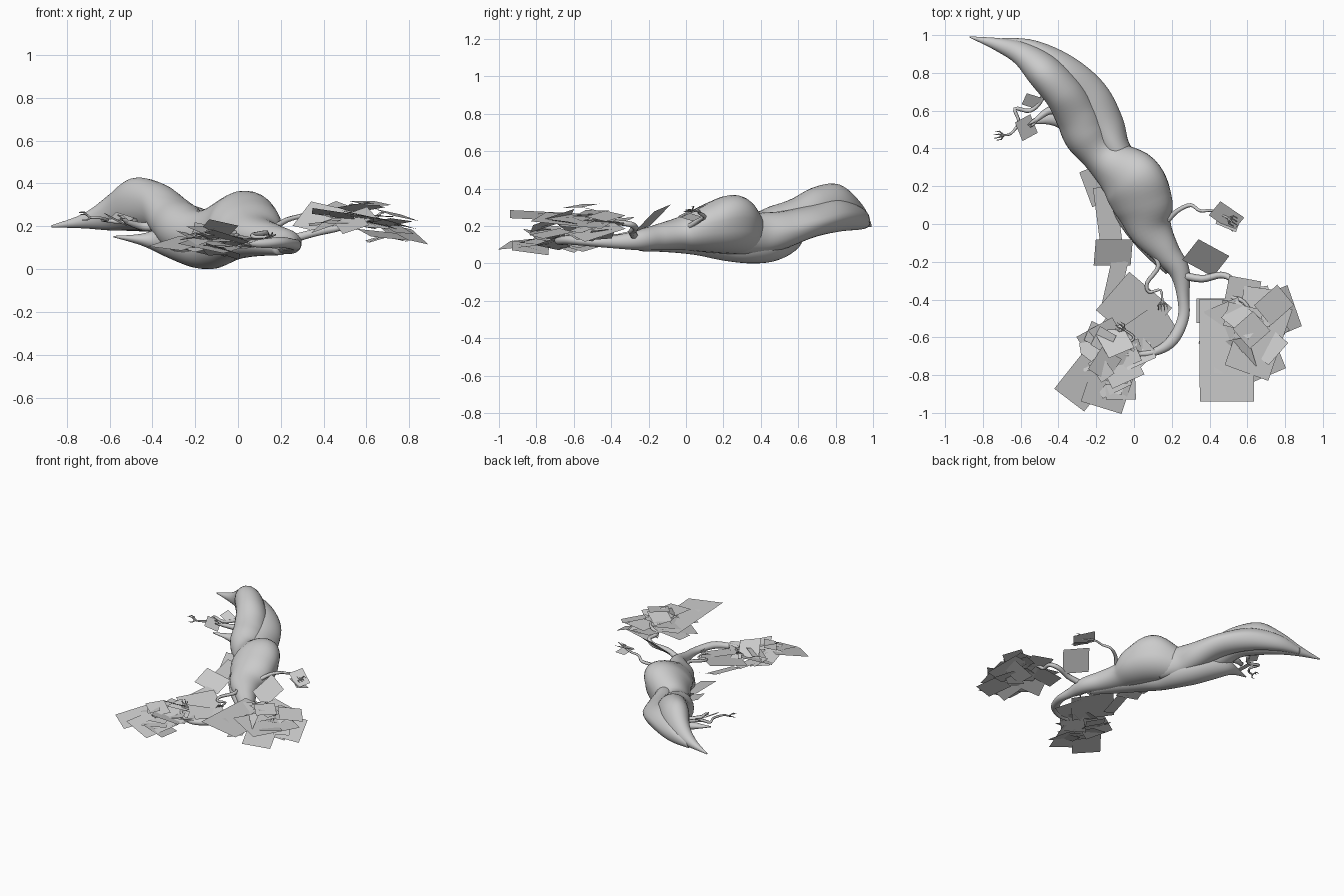
import bpy
import bmesh
import random
from math import sin, cos, pi
from mathutils import Vector, Euler

default = bpy.data.objects.get("Cube")
if default:
    bpy.data.objects.remove(default, do_unlink=True)

random.seed(5)

# One plain grey for wood and foliage
grey = bpy.data.materials.new("plain grey")
grey.use_nodes = True
colour = (0.6, 0.6, 0.6, 1.0)
grey.diffuse_color = colour
for node in grey.node_tree.nodes:
    if node.type == 'BSDF_PRINCIPLED':
        node.inputs["Base Color"].default_value = colour
        node.inputs["Roughness"].default_value = 0.8


def add_object(name, data):
    obj = bpy.data.objects.new(name, data)
    bpy.context.collection.objects.link(obj)
    data.materials.append(grey)
    return obj


def spline_samples(rows, steps):
    """Catmull-Rom interpolation through rows of any length."""
    samples = []
    last = len(rows) - 1
    for i in range(last):
        quad = [rows[max(i - 1, 0)], rows[i], rows[i + 1], rows[min(i + 2, last)]]
        for s in range(steps):
            t = s / steps
            samples.append([
                b + 0.5 * t * (c - a + t * (2 * a - 5 * b + 4 * c - d + t * (3 * (b - c) + d - a)))
                for a, b, c, d in zip(*quad)])
    samples.append(list(rows[last]))
    return samples


def limb(name, sections, sides=28, steps=6):
    """Loft oval sections (x, y, half width, low z, high z, sideways lean of the crest)."""
    rows = spline_samples(sections, steps)
    bm = bmesh.new()
    rings = []
    for i, (x, y, half, low, high, lean) in enumerate(rows):
        before, after = rows[max(i - 1, 0)], rows[min(i + 1, len(rows) - 1)]
        tangent = Vector((after[0] - before[0], after[1] - before[1], 0)).normalized()
        side = Vector((-tangent.y, tangent.x, 0))
        half = max(half, 0.003)
        ring = []
        for k in range(sides):
            angle = 2 * pi * k / sides
            offset = side * (half * cos(angle) + lean * max(sin(angle), 0))
            height = (low + high) / 2 + (high - low) / 2 * sin(angle)
            ring.append(bm.verts.new((x + offset.x, y + offset.y, max(height, 0))))
        rings.append(ring)
    for a, b in zip(rings, rings[1:]):
        for k in range(sides):
            n = (k + 1) % sides
            bm.faces.new((a[k], a[n], b[n], b[k]))
    bm.faces.new(rings[0])
    bm.faces.new(rings[-1])
    bmesh.ops.recalc_face_normals(bm, faces=bm.faces)
    for face in bm.faces:
        face.smooth = True
    mesh = bpy.data.meshes.new(name)
    bm.to_mesh(mesh)
    bm.free()
    return add_object(name, mesh)


def twig(name, points, thick, forks=4):
    """Winding tapered twig that ends in a small spray of forked tips."""
    curve = bpy.data.curves.new(name, 'CURVE')
    curve.dimensions = '3D'
    curve.bevel_depth = 1
    curve.bevel_resolution = 1
    curve.use_fill_caps = True

    def strand(path, start, end):
        line = curve.splines.new('POLY')
        line.points.add(len(path) - 1)
        for i, p in enumerate(path):
            line.points[i].co = (*p, 1)
            line.points[i].radius = start + (end - start) * i / (len(path) - 1)
        line.use_smooth = True

    path = spline_samples(points, 4)
    strand(path, thick, thick * 0.4)
    tip = Vector(path[-1])
    heading = (tip - Vector(path[-4])).normalized()
    for f in range(forks):
        turn = Euler((0, random.uniform(-0.5, 0.5), (f - (forks - 1) / 2) * 0.6))
        way = heading.copy()
        way.rotate(turn)
        bend = tip + way * 0.03 + Vector((0, 0, random.uniform(-0.01, 0.02)))
        strand([tip, bend, bend + heading * 0.025], thick * 0.4, thick * 0.1)
    return add_object(name, curve)


def foliage(name, cards):
    """Flat leaf cards: centre, width, depth, yaw, pitch and roll."""
    bm = bmesh.new()
    for x, y, z, width, depth, yaw, pitch, roll in cards:
        turn = Euler((pitch, roll, yaw)).to_matrix()
        corners = [(-1, -1), (1, -1), (1, 1), (-1, 1)]
        bm.faces.new([
            bm.verts.new(Vector((x, y, z)) + turn @ Vector((u * width / 2, v * depth / 2, 0)))
            for u, v in corners])
    mesh = bpy.data.meshes.new(name)
    bm.to_mesh(mesh)
    bm.free()
    return add_object(name, mesh)


def scattered(centre, spread, count, small, large):
    """Seeded loose cards inside an oval cloud."""
    cards = []
    for _ in range(count):
        angle, reach = random.uniform(0, 2 * pi), random.random() ** 0.5
        cards.append((centre[0] + spread[0] * reach * cos(angle),
                      centre[1] + spread[1] * reach * sin(angle),
                      centre[2] + random.uniform(-spread[2], spread[2]),
                      random.uniform(small, large), random.uniform(small, large),
                      random.uniform(0, pi), random.uniform(-0.35, 0.35),
                      random.uniform(-0.35, 0.35)))
    return cards


# Trunk: pointed base, arched crest, swelling, then a thin hooked end
limb("trunk", [
    (-.87, .99, .003, .195, .205, 0), (-.72, .95, .035, .19, .26, 0),
    (-.59, .9, .065, .18, .35, -.01), (-.48, .81, .095, .18, .425, -.01),
    (-.37, .69, .105, .17, .405, -.01), (-.3, .57, .115, .1, .345, 0),
    (-.25, .47, .12, .06, .31, 0), (-.16, .36, .11, .04, .275, 0),
    (-.02, .235, .16, .05, .365, .05),
    (.05, .1, .155, .06, .32, .03), (.09, -.03, .115, .07, .25, 0),
    (.17, -.15, .075, .07, .21, 0), (.24, -.25, .055, .07, .18, 0),
    (.26, -.38, .033, .08, .15, 0), (.26, -.5, .03, .09, .14, 0),
    (.2, -.62, .03, .1, .15, 0), (.1, -.68, .02, .1, .14, 0),
    (-.02, -.69, .008, .12, .14, 0)])

# Lower strand twisted along the back of the arch
limb("back_strand", [
    (-.7, .965, .02, .19, .24, 0), (-.54, .925, .05, .18, .3, 0),
    (-.37, .82, .08, .17, .345, -.03), (-.235, .68, .1, .14, .31, -.03),
    (-.15, .53, .095, .08, .28, -.02), (-.1, .4, .08, .05, .27, 0),
    (-.02, .26, .08, .05, .25, 0)])

# Lower root: side spike that sweeps in under the trunk and along it
limb("lower_root", [
    (-.58, .53, .004, .148, .155, 0), (-.45, .56, .035, .11, .165, 0),
    (-.34, .55, .075, .06, .2, 0), (-.21, .46, .11, .01, .22, 0),
    (-.13, .34, .1, 0, .2, 0), (-.08, .2, .085, .015, .2, 0),
    (-.01, .05, .085, .045, .2, 0), (.09, -.1, .07, .06, .17, 0),
    (.2, -.24, .04, .065, .14, 0)])

# Twigs
twig("base_twig", [(-.47, .76, .24), (-.49, .66, .22), (-.55, .6, .22), (-.63, .61, .23),
                   (-.61, .54, .23), (-.65, .48, .24), (-.69, .47, .24)], .014)
twig("base_twig_lower", [(-.38, .6, .2), (-.45, .6, .2), (-.52, .55, .22)], .03, 2)
twig("left_twig", [(.18, .02, .2), (.23, .07, .23), (.3, .1, .25), (.35, .07, .27),
                   (.42, .07, .28), (.5, .03, .28)], .014)
twig("left_bough", [(.25, -.27, .14), (.36, -.29, .17), (.46, -.27, .19), (.52, -.3, .21),
                    (.51, -.38, .22), (.58, -.41, .24), (.64, -.5, .24)], .022)
twig("inner_twig", [(.08, -.13, .16), (.13, -.22, .17), (.07, -.31, .16), (.08, -.36, .15),
                    (.14, -.35, .15), (.15, -.41, .15)], .014)
twig("end_twig", [(.03, -.69, .13), (-.03, -.64, .15), (.0, -.6, .16), (-.05, -.56, .16)], .012)
twig("end_twig_outer", [(.03, -.69, .13), (-.08, -.7, .14), (-.13, -.76, .14)], .012)

# Foliage masses: broad cards by hand, small ones scattered
foliage("left_foliage", [
    (.49, -.67, .25, .29, .54, 0, -.05, .15),
    (.66, -.6, .23, .25, .4, -.35, -.1, .2),
    (.46, -.46, .22, .26, .13, 0, .1, -.1),
    (.76, -.47, .17, .2, .24, .4, .3, .2),
    (.68, -.72, .16, .2, .18, .4, .2, .1),
    (.38, -.18, .24, .19, .18, -.5, .7, .2)]
    + scattered((.53, -.56, .26), (.1, .2, .05), 13, .09, .2)
    + scattered((.7, -.54, .2), (.09, .14, .06), 12, .09, .2))
foliage("end_foliage", [
    (-.13, -.84, .11, .23, .28, -.3, .1, .2),
    (-.27, -.84, .12, .2, .24, -.65, .2, .1),
    (0, -.45, .13, .3, .27, -.7, .1, .15),
    (.09, -.56, .12, .24, .2, .6, .2, .15),
    (-.1, -.62, .18, .15, .16, .4, -.5, .2),
    (-.16, -.63, .12, .22, .2, .5, .2, -.2)]
    + scattered((-.1, -.69, .13), (.13, .18, .05), 18, .08, .2))
foliage("inner_foliage", [
    (-.21, .2, .15, .1, .2, .4, .2, .2),
    (-.14, .05, .15, .12, .3, .15, .1, .2),
    (-.11, -.15, .17, .2, .15, 0, .4, .2),
    (-.1, -.31, .13, .09, .24, -.2, .1, .2)])
foliage("left_twig_foliage", [
    (.49, .04, .28, .16, .1, -.6, .3, .3), (.5, .02, .25, .12, .09, -.4, -.3, .2)])
foliage("base_foliage", [
    (-.54, .65, .24, .09, .07, -.3, .4, .3), (-.57, .51, .23, .1, .11, .5, .3, .4)])
